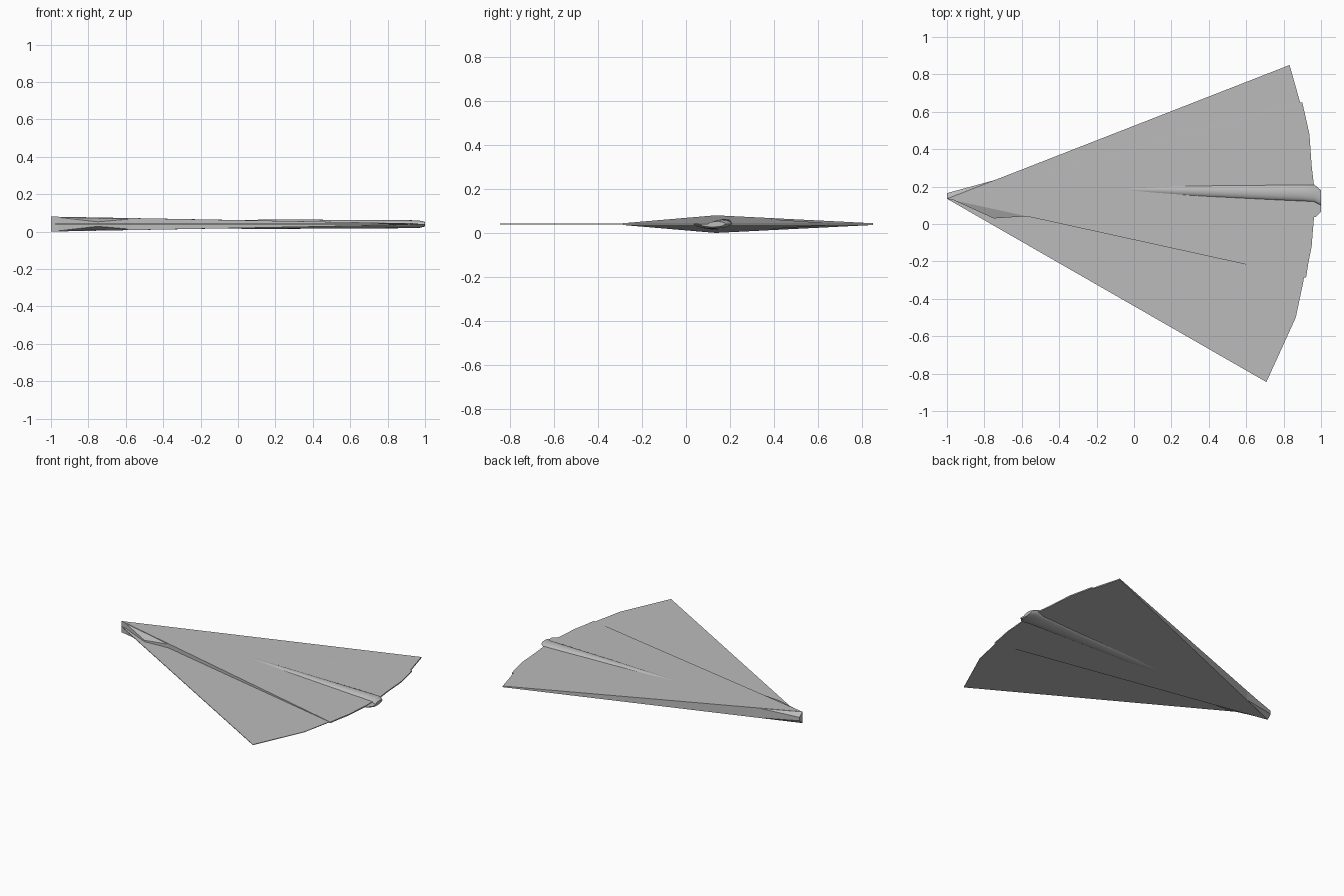
import bpy, bmesh, math

if "Cube" in bpy.data.objects:
    bpy.data.objects.remove(bpy.data.objects["Cube"])

MID = 0.04                       # height of the wing plane
NOSE = (-1.0, 0.135)
grey = bpy.data.materials.new("plain_grey")
grey.diffuse_color = (0.5, 0.5, 0.5, 1)
grey.use_nodes = True
grey.node_tree.nodes["Principled BSDF"].inputs["Base Color"].default_value = grey.diffuse_color


def make(name, verts, faces, smooth=False):
    me = bpy.data.meshes.new(name)
    me.from_pydata(verts, [], faces)
    bm = bmesh.new()
    bm.from_mesh(me)
    bmesh.ops.recalc_face_normals(bm, faces=bm.faces[:])
    bm.to_mesh(me)
    bm.free()
    ob = bpy.data.objects.new(name, me)
    bpy.context.collection.objects.link(ob)
    me.materials.append(grey)
    if smooth:
        bpy.ops.object.select_all(action='DESELECT')
        ob.select_set(True)
        bpy.context.view_layer.objects.active = ob
        bpy.ops.object.shade_smooth_by_angle(angle=math.radians(40))
    return ob


def fan_plate(name, rim, h_nose, h_rim):
    """Closed wedge: triangles fanning from the nose to the trailing rim."""
    pts = [NOSE] + rim
    n = len(pts)
    half = [h_nose] + [h_rim] * len(rim)
    verts = [(x, y, MID + h) for (x, y), h in zip(pts, half)]
    verts += [(x, y, MID - h) for (x, y), h in zip(pts, half)]
    faces = []
    for i in range(1, n - 1):
        faces += [(0, i + 1, i), (n, n + i, n + i + 1)]
    for i in range(n):
        j = (i + 1) % n
        faces.append((i, j, n + j, n + i))
    return make(name, verts, faces)


def half_tube(name, sections, side, steps=10):
    """Half-elliptic spine along x; each section is (x, y, half width, height)."""
    verts, faces = [], []
    k = steps + 1
    for x, y, ry, rz in sections:
        for i in range(k):
            a = math.pi * i / steps
            verts.append((x, y + ry * math.cos(a), MID + side * rz * math.sin(a)))
    for s in range(len(sections) - 1):
        for i in range(k):
            j = (i + 1) % k
            faces.append((s * k + i, s * k + j, (s + 1) * k + j, (s + 1) * k + i))
    faces.append(tuple(range(k)))
    faces.append(tuple(range((len(sections) - 1) * k, len(sections) * k)))
    return make(name, verts, faces, smooth=True)


# main wing: thick at the nose, thin at the scalloped trailing edge
fan_plate("main_wing",
          [(0.832, 0.85), (0.888, 0.65), (0.9, 0.65), (0.938, 0.48), (0.95, 0.31),
           (0.963, 0.2), (0.963, 0.04), (0.955, -0.05), (0.95, -0.12),
           (0.932, -0.21), (0.92, -0.287)], 0.04, 0.004)

# outer panel: flat thin sheet beyond the crease
fan_plate("outer_panel",
          [(0.91, -0.28), (0.905, -0.31), (0.865, -0.5), (0.708, -0.845)], 0.002, 0.002)

# tail spine: slim ridge above, wider one below
half_tube("upper_spine", [(-0.2, 0.19, 0.015, 0.022), (0.3, 0.178, 0.034, 0.024),
                          (0.9, 0.166, 0.045, 0.021), (0.965, 0.164, 0.046, 0.02),
                          (1.0, 0.14, 0.04, 0.012)], 1)
half_tube("lower_spine", [(-0.25, 0.15, 0.012, 0.022), (0.12, 0.13, 0.045, 0.026),
                          (0.9, 0.115, 0.065, 0.022), (0.97, 0.12, 0.083, 0.02),
                          (1.0, 0.12, 0.055, 0.013)], -1)

# nose cheek on the back side, bulging past the leading edge
make("nose_cheek",
     [(-1, 0.135, MID + 0.039), (-1, 0.135, MID - 0.039),
      (-1, 0.165, MID + 0.012), (-1, 0.165, MID - 0.012),
      (-0.74, 0.236, MID + 0.033), (-0.74, 0.236, MID - 0.033)],
     [(0, 2, 4), (1, 5, 3), (2, 3, 5, 4), (0, 1, 3, 2), (0, 4, 5, 1)])

# nose gill on the front side, hanging from the crease
make("nose_gill",
     [(-0.97, 0.13, MID + 0.037), (-0.97, 0.13, MID - 0.037),
      (-0.75, 0.03, MID + 0.012), (-0.75, 0.03, MID - 0.012),
      (-0.565, 0.042, MID + 0.028), (-0.565, 0.042, MID - 0.028)],
     [(0, 2, 4), (1, 5, 3), (0, 1, 3, 2), (2, 3, 5, 4), (0, 4, 5, 1)])
